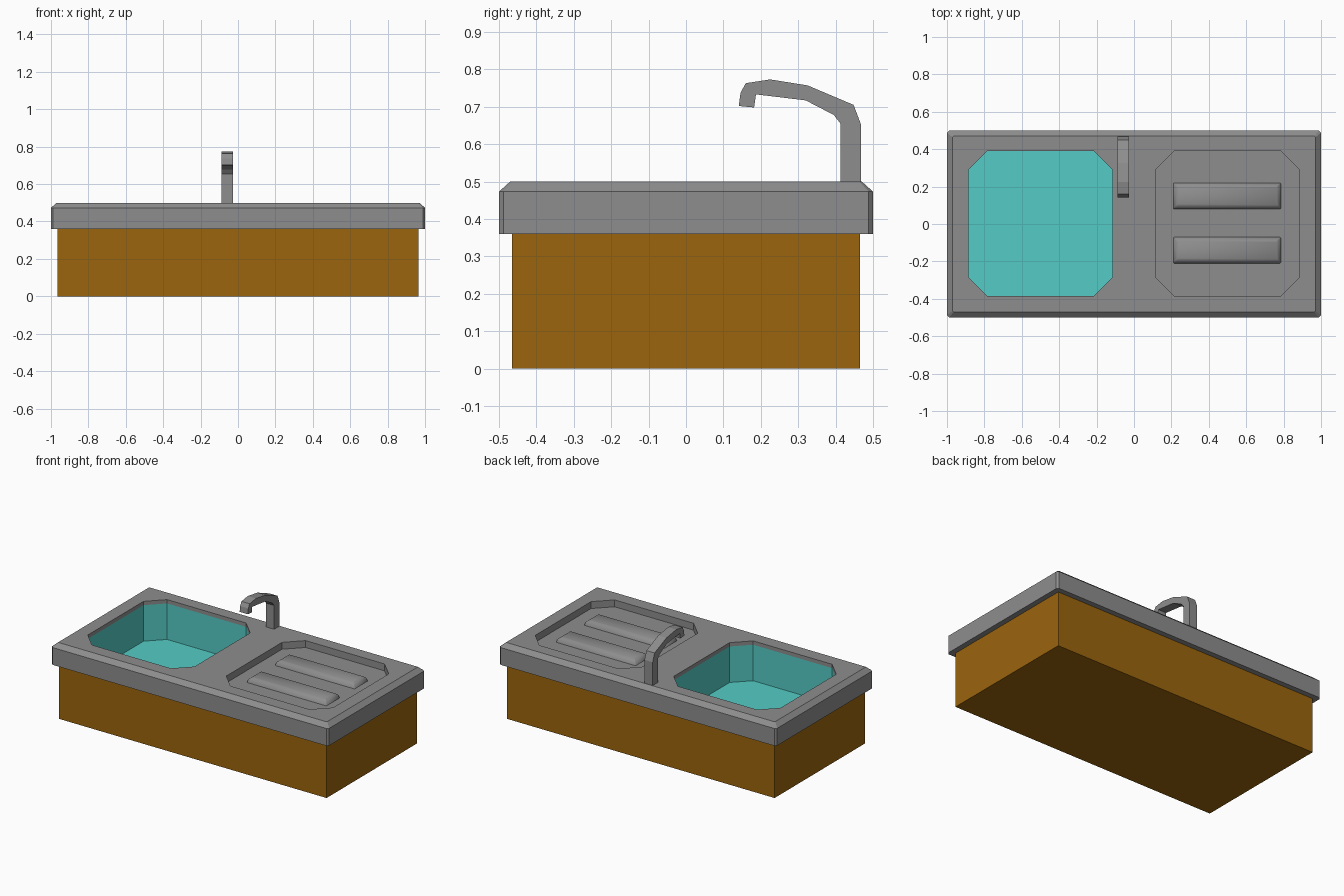
import bpy, bmesh

if "Cube" in bpy.data.objects:
    bpy.data.objects.remove(bpy.data.objects["Cube"])


def material(name, rgb):
    m = bpy.data.materials.new(name)
    m.diffuse_color = (*rgb, 1.0)
    m.use_nodes = True
    m.node_tree.nodes["Principled BSDF"].inputs["Base Color"].default_value = m.diffuse_color
    return m


GREY = material("grey metal", (0.27, 0.27, 0.27))
TEAL = material("teal basin", (0.09, 0.60, 0.56))
WOOD = material("brown wood", (0.33, 0.13, 0.004))


def finish(name, bm, mat, smooth=False):
    me = bpy.data.meshes.new(name)
    bm.to_mesh(me)
    bm.free()
    me.materials.append(mat)
    for p in me.polygons:
        p.use_smooth = smooth
    ob = bpy.data.objects.new(name, me)
    bpy.context.collection.objects.link(ob)
    return ob


def octagon(x0, x1, y0, y1, c):
    """Counter-clockwise rectangle with cut corners."""
    return [(x0 + c, y0), (x1 - c, y0), (x1, y0 + c), (x1, y1 - c),
            (x1 - c, y1), (x0 + c, y1), (x0, y1 - c), (x0, y0 + c)]


def ring(bm, pts, z):
    return [bm.verts.new((x, y, z)) for x, y in pts]


def bridge(bm, low, high):
    n = len(low)
    for i in range(n):
        j = (i + 1) % n
        bm.faces.new((low[i], low[j], high[j], high[i]))


def loop_edges(bm, loop):
    out = []
    for a, b in zip(loop, loop[1:] + loop[:1]):
        out.append(bm.edges.get((a, b)) or bm.edges.new((a, b)))
    return out


BASIN = octagon(-0.885, -0.115, -0.385, 0.39, 0.10)
DRAINER = octagon(0.115, 0.885, -0.385, 0.39, 0.10)
TOP, RIM, DRAIN_Z, FLOOR_Z = 0.50, 0.475, 0.455, 0.24

# Countertop: bevelled slab shell with two openings and a recessed drainer
bm = bmesh.new()
under = ring(bm, octagon(-0.96, 0.96, -0.46, 0.46, 0.005), 0.36)
low = ring(bm, octagon(-1, 1, -0.5, 0.5, 0.012), 0.36)
mid = ring(bm, octagon(-1, 1, -0.5, 0.5, 0.012), 0.473)
top = ring(bm, octagon(-0.97, 0.97, -0.47, 0.47, 0.006), TOP)
for a, b in ((under, low), (low, mid), (mid, top)):
    bridge(bm, a, b)
edges = loop_edges(bm, top)
for outline, depth, closed in ((BASIN, RIM, False), (DRAINER, DRAIN_Z, True)):
    hole = ring(bm, outline, TOP)
    base = ring(bm, outline, depth)
    bridge(bm, hole, base)
    if closed:
        bm.faces.new(base)
    edges += loop_edges(bm, hole)
bmesh.ops.triangle_fill(bm, use_beauty=True, use_dissolve=False, edges=edges,
                        normal=(0, 0, 1))
bmesh.ops.recalc_face_normals(bm, faces=bm.faces)
finish("countertop", bm, GREY)

# Basin: teal walls and floor below the metal rim
bm = bmesh.new()
upper, lower = ring(bm, BASIN, RIM), ring(bm, BASIN, FLOOR_Z)
bridge(bm, upper, lower)
bm.faces.new(lower)
finish("basin", bm, TEAL)

# Cabinet: box left open at the top, under the countertop
bm = bmesh.new()
rect = [(-0.965, -0.465), (0.965, -0.465), (0.965, 0.465), (-0.965, 0.465)]
bottom, upper = ring(bm, rect, 0.0), ring(bm, rect, 0.36)
bridge(bm, bottom, upper)
bm.faces.new(bottom[::-1])
finish("cabinet", bm, WOOD)

# Two raised drainer ribs with softened tops
for label, y0, y1 in (("front", -0.21, -0.07), ("back", 0.08, 0.22)):
    bm = bmesh.new()
    levels = []
    for inset, z in ((0.0, DRAIN_Z), (0.005, 0.474), (0.022, 0.487)):
        levels.append(ring(bm, octagon(0.21 + inset, 0.785 - inset, y0 + inset,
                                       y1 - inset, 0.004), z))
    for a, b in zip(levels, levels[1:]):
        bridge(bm, a, b)
    bm.faces.new(levels[-1])
    finish(label + "_drainer_rib", bm, GREY, smooth=True)

# Faucet: bent side profile extruded across its width
PROFILE = [(0.468, 0.498), (0.468, 0.652), (0.448, 0.705), (0.325, 0.757),
           (0.225, 0.773), (0.16, 0.763), (0.146, 0.738), (0.141, 0.702),
           (0.182, 0.698), (0.187, 0.733), (0.32, 0.717), (0.395, 0.678),
           (0.413, 0.655), (0.413, 0.498)]
bm = bmesh.new()
face = bm.faces.new([bm.verts.new((-0.087, y, z)) for y, z in PROFILE])
ext = bmesh.ops.extrude_face_region(bm, geom=[face], use_keep_orig=True)
moved = [g for g in ext["geom"] if isinstance(g, bmesh.types.BMVert)]
bmesh.ops.translate(bm, verts=moved, vec=(0.059, 0, 0))
bmesh.ops.recalc_face_normals(bm, faces=bm.faces)
finish("faucet", bm, GREY)
